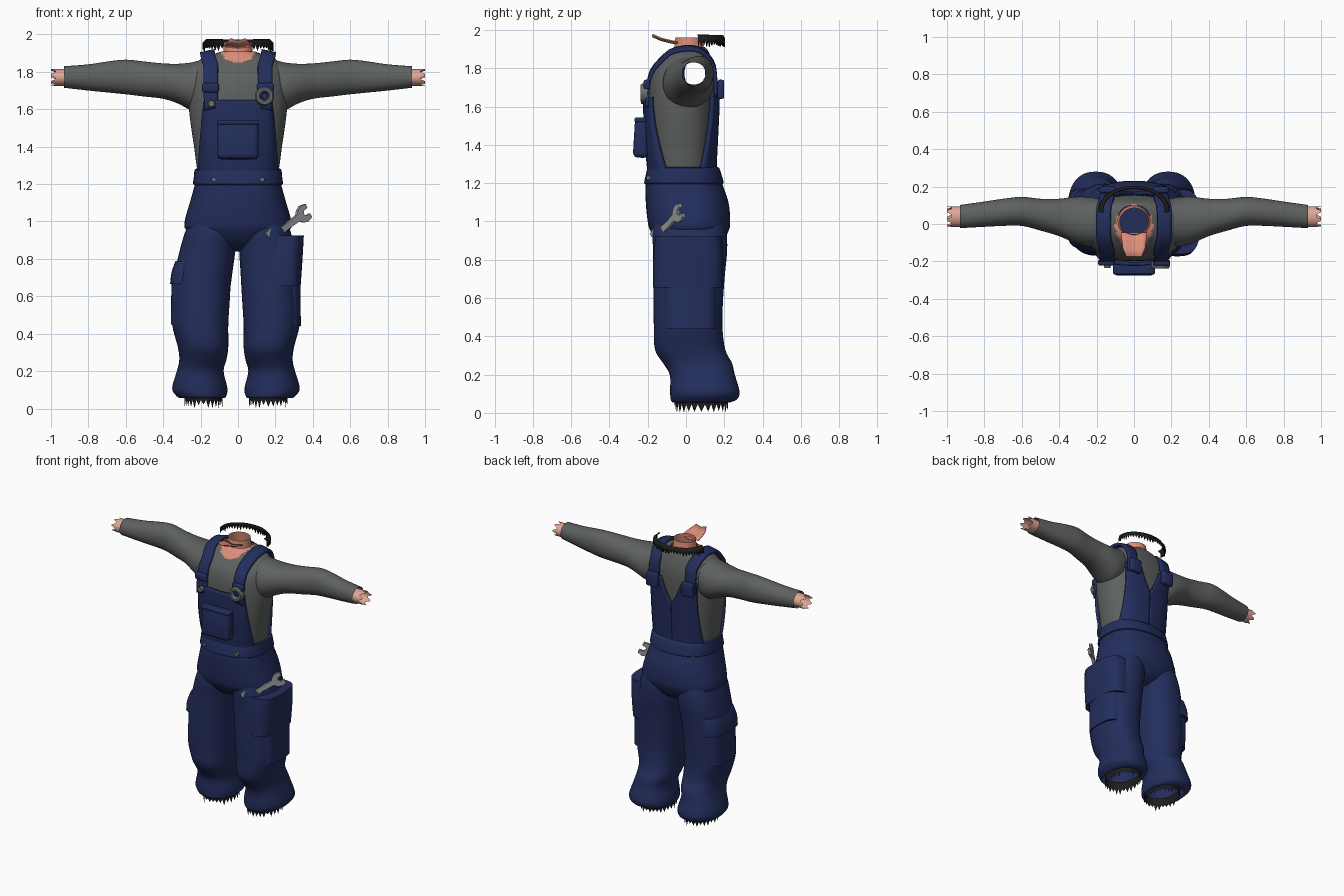
import bpy, bmesh, math, random
from mathutils import Vector, Matrix

random.seed(4)
if "Cube" in bpy.data.objects:
    bpy.data.objects.remove(bpy.data.objects["Cube"])


def material(name, rgb):
    m = bpy.data.materials.new(name)
    m.use_nodes = True
    m.diffuse_color = (*rgb, 1)
    m.node_tree.nodes["Principled BSDF"].inputs["Base Color"].default_value = (*rgb, 1)
    return m


DENIM = material("navy denim", (.017, .027, .108))
SHIRT = material("grey cloth", (.11, .12, .115))
SKIN = material("warm skin", (.72, .27, .19))
HAND = material("pale skin", (.75, .38, .30))
BLACK = material("black", (.012, .012, .012))
STEEL = material("steel", (.32, .33, .34))
BUTTON = material("button grey", (.14, .15, .16))
N = 2.4  # roundness exponent of body sections


def finish(name, bm, *mats, angle=50):
    bmesh.ops.recalc_face_normals(bm, faces=bm.faces)
    mesh = bpy.data.meshes.new(name)
    bm.to_mesh(mesh)
    bm.free()
    ob = bpy.data.objects.new(name, mesh)
    bpy.context.collection.objects.link(ob)
    for m in mats:
        mesh.materials.append(m)
    bpy.ops.object.select_all(action='DESELECT')
    ob.select_set(True)
    bpy.context.view_layer.objects.active = ob
    bpy.ops.object.shade_smooth_by_angle(angle=math.radians(angle))
    return ob


def grid(rows, closed=False):
    """Quad mesh through rows of points."""
    bm = bmesh.new()
    vs = [[bm.verts.new(p) for p in r] for r in rows]
    for a, b in zip(vs, vs[1:]):
        n = len(a)
        for i in range(n if closed else n - 1):
            j = (i + 1) % n
            bm.faces.new((a[i], a[j], b[j], b[i]))
    return bm, vs


def resample(rows, steps):
    """Catmull-Rom subdivision of tuples."""
    out = []
    for i in range(len(rows) - 1):
        q = [Vector(rows[max(0, min(len(rows) - 1, i + k))]) for k in (-1, 0, 1, 2)]
        for s in range(steps):
            t = s / steps
            out.append(.5 * (2 * q[1] + (q[2] - q[0]) * t
                             + (2 * q[0] - 5 * q[1] + 4 * q[2] - q[3]) * t * t
                             + (3 * q[1] - q[0] - 3 * q[2] + q[3]) * t ** 3))
    return out + [Vector(rows[-1])]


def oval(a0, a1, b0, b1, n=N, seg=48):
    """Rounded section between two pairs of limits."""
    pts = []
    for i in range(seg):
        c, s = math.cos(math.tau * i / seg), math.sin(math.tau * i / seg)
        f = lambda v: math.copysign(abs(v) ** (2 / n), v)
        pts.append(((a0 + a1) / 2 + (a1 - a0) / 2 * f(c), (b0 + b1) / 2 + (b1 - b0) / 2 * f(s)))
    return pts


def upright(rows, steps=3, n=N, side=1, shift=lambda z: 0, seg=48):
    """Rings stacked in z from rows (z, x0, x1, y0, y1)."""
    return [[(side * x + shift(r[0]), y, r[0]) for x, y in oval(*r[1:], n, seg)]
            for r in resample(rows, steps)]


def slab(name, rows, mat, thick):
    ob = finish(name, grid(rows)[0], mat)
    mod = ob.modifiers.new("thickness", 'SOLIDIFY')
    mod.thickness, mod.offset = thick, 0
    return ob


def block(name, loc, size, mat, bevel, rot=(0, 0, 0)):
    bm = bmesh.new()
    bmesh.ops.create_cube(bm, size=1)
    bmesh.ops.scale(bm, vec=size, verts=bm.verts)
    bmesh.ops.bevel(bm, geom=bm.edges[:], offset=bevel, segments=3, affect='EDGES', profile=.5)
    ob = finish(name, bm, mat)
    ob.location, ob.rotation_euler = loc, rot


def disc(name, loc, radius, depth, mat):
    bm = bmesh.new()
    bmesh.ops.create_cone(bm, cap_ends=True, segments=20, radius1=radius, radius2=radius * .85, depth=depth)
    ob = finish(name, bm, mat, angle=35)
    ob.location, ob.rotation_euler = loc, (math.pi / 2, 0, 0)


# Shirt body: (height, half width, front, back)
TORSO = [(1.2, .205, -.17, .14), (1.3, .222, -.18, .135), (1.4, .235, -.19, .14),
         (1.5, .25, -.196, .145), (1.6, .262, -.198, .15), (1.7, .265, -.195, .155),
         (1.78, .255, -.175, .15), (1.84, .23, -.13, .135), (1.87, .195, -.1, .125),
         (1.892, .14, -.08, .115), (1.91, .085, -.06, .1)]


def surf(x, z, side):
    """Depth of the shirt at x, z; side -1 is front, 1 is back."""
    for a, b in zip(TORSO, TORSO[1:]):
        if z <= b[0]:
            t = max(0, (z - a[0]) / (b[0] - a[0]))
            _, w, f, k = (p + (q - p) * t for p, q in zip(a, b))
            r = min(abs(x) / w, .97)
            return (f + k) / 2 + side * (k - f) / 2 * (1 - r ** N) ** (1 / N)
    return 0


bm, _ = grid(upright([(z, -w, w, f, b) for z, w, f, b in TORSO], 4, seg=72), True)
armholes = []
for f in bm.faces:
    c = f.calc_center_median()
    if c.z > 1.8 and (c.x / .1) ** 2 + ((c.y + .01) / .115) ** 2 < 1:
        f.material_index = 1
    if abs(c.x) > .15 and (c.y - .035) ** 2 + (c.z - 1.77) ** 2 < .07 ** 2:
        armholes.append(f)
bmesh.ops.delete(bm, geom=armholes, context='FACES')
finish("shirt_body", bm, SHIRT, SKIN)

# Sleeves and hands: (x, y0, y1, z0, z1)
SLEEVE = [(.19, -.115, .135, 1.6, 1.865), (.25, -.12, .145, 1.595, 1.85), (.32, -.1, .145, 1.63, 1.843),
          (.4, -.065, .135, 1.656, 1.845), (.5, -.035, .135, 1.668, 1.855), (.6, -.01, .145, 1.68, 1.865),
          (.7, -.01, .135, 1.69, 1.855), (.8, -.015, .12, 1.7, 1.84), (.93, -.022, .102, 1.715, 1.83)]
for s, label in ((1, "left"), (-1, "right")):
    rings = [[(s * r[0], y, z) for y, z in oval(*r[1:], 2.1)] for r in resample(SLEEVE, 3)]
    finish(label + "_sleeve", grid(rings, True)[0], SHIRT)
    ring = oval(-.015, .093, 1.725, 1.815, 2, 28)
    rings = [[(s * .9, y, z) for y, z in ring], [(s * .965, y, z) for y, z in ring],
             [(s * (1 if i % 4 < 2 else .975), y, z) for i, (y, z) in enumerate(ring)]]
    finish(label + "_hand", grid(rings, True)[0], HAND)

# Neck, jaw and ragged hair fringe
NECK = [(1.84, -.09, .09, -.085, .1), (1.89, -.08, .08, -.065, .095), (1.96, -.075, .075, -.055, .085)]
finish("neck", grid(upright(NECK, 3, 2), True)[0], SKIN)
jaw = [[(w * k / 3, y, z + .012 * abs(k) / 3) for k in range(-3, 4)]
       for y, z, w in ((-.045, 1.925, .07), (-.09, 1.935, .065), (-.13, 1.945, .06), (-.175, 1.965, .04))]
slab("jaw", jaw, SKIN, .006)
hair = [[], [], []]
for i in range(57):
    a = math.radians(-5 + 190 * i / 56)
    x, y = .185 * math.cos(a), .075 + .125 * math.sin(a)
    hair[0].append((x * .9, y * .95, 1.972))
    hair[1].append((x, y, 1.955))
    hair[2].append((x * 1.01, y, 1.945 if i % 2 else 1.91 + .02 * random.random()))
slab("hair_fringe", hair, BLACK, .008)

# Overalls: hips with waistband, then legs
HIPS = [(.84, -.06, .06, -.05, .1), (.88, -.16, .16, -.13, .18), (.95, -.272, .272, -.185, .222),
        (1.0, -.285, .285, -.2, .231), (1.1, -.258, .258, -.21, .222), (1.2, -.23, .23, -.21, .188),
        (1.28, -.215, .215, -.19, .165)]
finish("hips", grid(upright(HIPS), True)[0], DENIM)
BAND = [(1.195, -.228, .228, -.205, .185), (1.2, -.24, .24, -.219, .197),
        (1.24, -.236, .236, -.211, .187), (1.28, -.23, .23, -.2, .173), (1.285, -.2, .2, -.18, .155)]
bm, vs = grid(upright(BAND, 2), True)
bm.faces.new(vs[-1])
finish("waistband", bm, DENIM)

LEG = [(.055, .05, .29, -.07, .23), (.07, .04, .31, -.08, .265), (.11, .035, .33, -.083, .28),
       (.2, .055, .305, -.085, .255), (.26, .04, .292, -.12, .24), (.33, .03, .3, -.162, .205),
       (.45, .03, .33, -.168, .19), (.58, .022, .328, -.17, .193), (.72, .014, .322, -.17, .203),
       (.85, .006, .303, -.172, .215), (.95, .005, .28, -.175, .21), (1.05, .03, .24, -.15, .18)]
POUCHES = {"left": [("thigh_pouch", (.655, .12, .335, -.172, .19), (.8, .12, .345, -.172, .195),
                     (.925, .13, .352, -.16, .185)),
                    ("lower_pouch", (.44, .15, .336, -.12, .16), (.66, .15, .334, -.12, .16))],
           "right": [("pocket_flap", (.665, .15, .342, -.13, .19), (.73, .15, .339, -.13, .19),
                      (.79, .15, .322, -.12, .18)),
                     ("lower_pouch", (.45, .15, .337, -.1, .16), (.67, .15, .334, -.1, .17))]}
for s, label in ((1, "left"), (-1, "right")):
    # the right leg stands a little further out towards its hem
    shift = (lambda z: 0) if s > 0 else (lambda z: -.022 * max(0, min(1, (.95 - z) / .3)))
    finish(label + "_trouser_leg", grid(upright(LEG, 4, 2.3, s, shift), True)[0], DENIM)
    for part, *rows in POUCHES[label]:
        bm, vs = grid(upright(rows, 3, 3.2, s, shift), True)
        bm.faces.new(vs[0])
        bm.faces.new(vs[-1])
        finish(label + "_" + part, bm, DENIM)
    # torn boot tops under the hems
    boot = [[(s * x + shift(.1), y, z) for x, y in oval(.06, .265, -.06, .22, 2.2, 56)] for z in (.1, .05, 0)]
    boot[2] = [(x, y, .045 if i % 2 else .03 * random.random()) for i, (x, y, z) in enumerate(boot[2])]
    finish(label + "_boot_top", grid(boot, True)[0], BLACK)


# Bib, back panel and straps lie just off the shirt
def panel(name, rows, side, mirror, gap=.016):
    pts = []
    for z, a, b in resample(rows, 4):
        xs = [a + (b - a) * k / 12 for k in range(13)]
        pts.append([(mirror * x, surf(x, z, side) + side * gap, z) for x in xs])
    slab(name, pts, DENIM, .02)


panel("bib", [(1.24, -.205, .205), (1.32, -.205, .205), (1.45, -.198, .198), (1.56, -.188, .188),
              (1.65, -.178, .178)], -1, 1)
for s, label in ((1, "left"), (-1, "right")):
    panel(label + "_back_panel", [(1.24, 0, .2), (1.35, 0, .192), (1.45, 0, .186), (1.53, 0, .182),
                                  (1.62, .045, .182), (1.72, .085, .185)], 1, s)
    path = [(.145, surf(.145, z, -1) - .024, z) for z in (1.6, 1.66, 1.72, 1.78, 1.83)]
    path += [(.16, -.085, 1.882), (.163, -.03, 1.9), (.163, .03, 1.905), (.16, .09, 1.885)]
    path += [(.145, surf(.145, z, 1) + .02, z) for z in (1.83, 1.78, 1.72, 1.66)]
    strip = [[(s * (p[0] + k * .019), p[1], p[2] - .004 * k) for k in (-2, -1, 0, 1, 2)]
             for p in resample(path, 2)]
    slab(label + "_strap", strip, DENIM, .018)
    block(label + "_back_buckle", (s * .14, .182, 1.69), (.09, .035, .1), DENIM, .012)
    block(label + "_front_buckle", (s * .147, -.205, 1.715), (.09, .035, .05), DENIM, .012)

# Bib pocket
block("bib_pocket", (0, -.232, 1.435), (.22, .08, .205), DENIM, .025, (-.06, 0, 0))
block("bib_pocket_hem", (0, -.236, 1.53), (.226, .066, .024), DENIM, .008)

# Buttons and rear tag
bm = bmesh.new()
bmesh.ops.create_circle(bm, segments=24, radius=.052)
bm.free()
ring = [[(.142 + r * math.cos(a), y, 1.67 + r * math.sin(a)) for a in (math.tau * i / 24 for i in range(24))]
        for r, y in ((.05, -.2), (.051, -.225), (.044, -.238), (.03, -.238), (.022, -.228), (.018, -.2))]
finish("large_button_rim", grid(ring, True)[0], BUTTON)
disc("large_button_centre", (.142, -.215, 1.67), .02, .022, DENIM)
disc("small_button", (-.142, -.222, 1.63), .02, .024, BUTTON)
for x in (-.13, .13):
    disc("waist_button", (x, -.19, 1.225), .014, .03, BUTTON)
block("rear_tag", (.21, .165, .94), (.04, .03, .03), STEEL, .006, (0, .4, -.8))

# Double-ended spanner standing in the pouch
half = [(0, .018), (.08, .02), (.1, .042), (.13, .054), (.168, .045), (.166, .02), (.138, .018), (.126, 0)]
end = half + [(u, -v) for u, v in reversed(half[1:-1])]
bm = bmesh.new()
face = bm.faces.new([bm.verts.new((u, v, -.011)) for u, v in end + [(-u, -v) for u, v in end]])
new = bmesh.ops.extrude_face_region(bm, geom=[face])["geom"]
bmesh.ops.translate(bm, vec=(0, 0, .022), verts=[g for g in new if isinstance(g, bmesh.types.BMVert)])
d = Vector((.19, .13, .14)).normalized()
v = (Vector((0, 0, 1)) - d * d.z).normalized()
frame = Matrix((d, v, d.cross(v))).transposed().to_4x4()
bm.transform(Matrix.Translation((.268, -.095, .98)) @ frame @ Matrix.Scale(.9, 4))
finish("spanner", bm, STEEL, angle=35)
